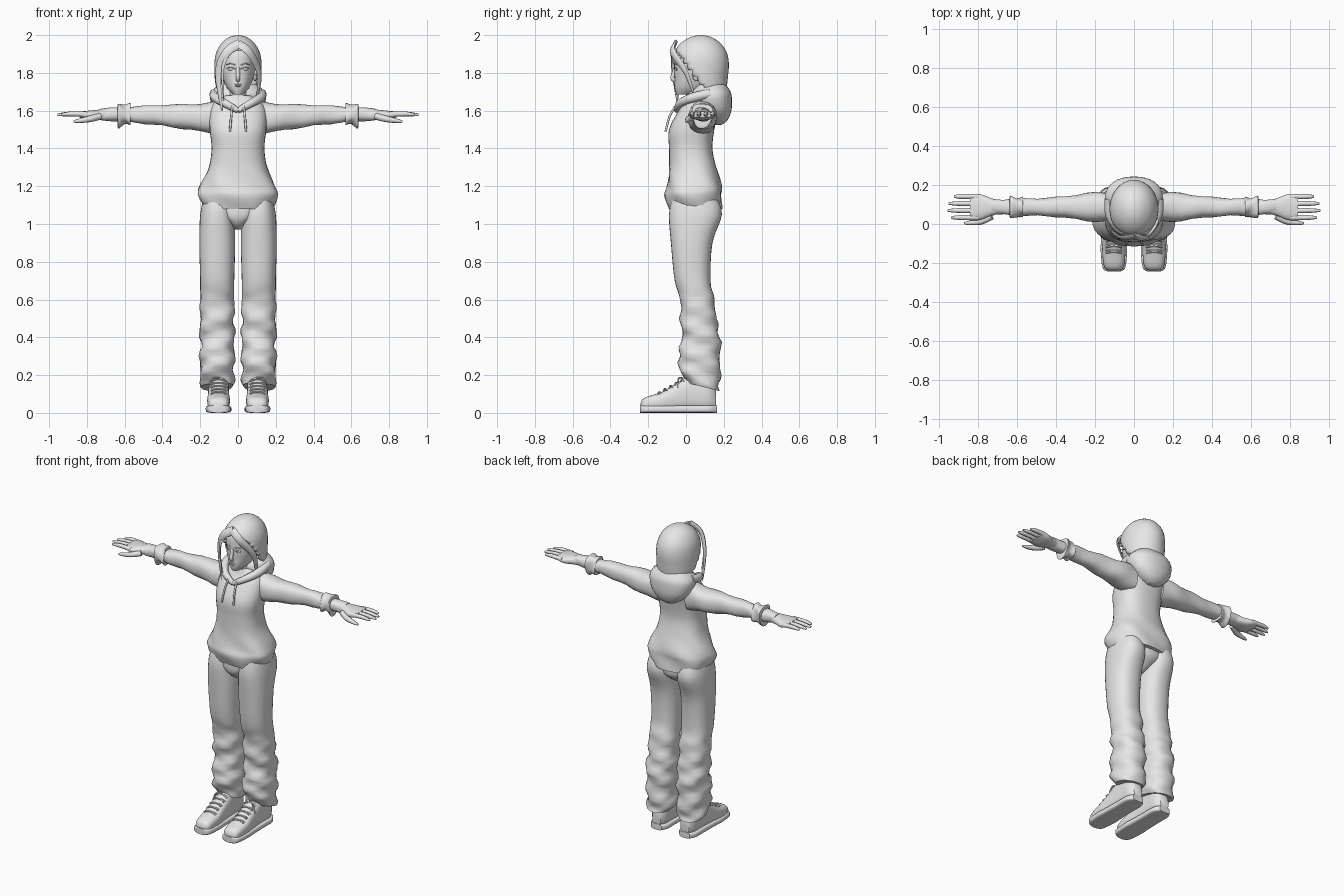
import bpy
import bmesh
from math import sin, cos, pi, copysign, radians
from mathutils import Vector

cube = bpy.data.objects.get("Cube")
if cube:
    bpy.data.objects.remove(cube, do_unlink=True)

shade = (0.8, 0.8, 0.8, 1)
grey = bpy.data.materials.new("plain_grey")
grey.use_nodes = True
grey.diffuse_color = shade
grey.node_tree.nodes["Principled BSDF"].inputs["Base Color"].default_value = shade


def clamp(value):
    return max(0, min(1, value))


def smooth_rows(rows, steps=4):
    """Catmull-Rom interpolation between rows of numbers."""
    result = []
    last = len(rows) - 1
    for i in range(last):
        before, start, end, after = (rows[clamp_index] for clamp_index in
                                     (max(i - 1, 0), i, i + 1, min(i + 2, last)))
        for step in range(steps):
            t = step / steps
            result.append([q + t * ((r - p) + t * ((2 * p - 5 * q + 4 * r - s)
                           + t * (3 * q - p - 3 * r + s))) / 2
                           for p, q, r, s in zip(before, start, end, after)])
    return result + [list(rows[-1])]


def finish(name, bm, mirror):
    bmesh.ops.recalc_face_normals(bm, faces=bm.faces)
    mesh = bpy.data.meshes.new(name)
    bm.to_mesh(mesh)
    bm.free()
    mesh.materials.append(grey)
    mesh.shade_smooth()
    mesh.set_sharp_from_angle(angle=radians(50))
    obj = bpy.data.objects.new(name, mesh)
    bpy.context.collection.objects.link(obj)
    if mirror:
        modifier = obj.modifiers.new("both_sides", 'MIRROR')
        modifier.use_mirror_merge = False
    return obj


def skin(name, rings, mirror):
    bm = bmesh.new()
    rings = [[bm.verts.new(point) for point in ring] for ring in rings]
    for low, high in zip(rings, rings[1:]):
        for j in range(len(low)):
            bm.faces.new((low[j - 1], low[j], high[j], high[j - 1]))
    bm.faces.new(rings[0])
    bm.faces.new(rings[-1])
    return finish(name, bm, mirror)


def loft(name, axis, rows, centre=0, mirror=False, power=0.85, sides=32, folds=None):
    """Skin through rows of (position, half width, lower edge, upper edge)."""
    rings = []
    for place, half, low, high in smooth_rows(rows):
        ring = []
        for j in range(sides):
            angle = 2 * pi * j / sides
            grow = folds(place, angle) if folds else 0
            across, along = (copysign(abs(v) ** power, v) for v in (cos(angle), sin(angle)))
            a = centre + (half + grow) * across
            b = (low + high) / 2 + ((high - low) / 2 + grow) * along
            ring.append({'x': (place, a, b), 'y': (a, place, b), 'z': (a, b, place)}[axis])
        rings.append(ring)
    return skin(name, rings, mirror)


def tube(name, path, width, taper=0, flat=1, out=(0, 0, 1), mirror=True, sides=8):
    """Sweep an oval along a path, narrowing towards its end by the taper."""
    points = [Vector(point) for point in smooth_rows(path)]
    last = len(points) - 1
    rings = []
    for i, point in enumerate(points):
        tangent = (points[min(i + 1, last)] - points[max(i - 1, 0)]).normalized()
        side = tangent.cross(Vector(out)).normalized()
        up = side.cross(tangent) * flat
        radius = width * (1 - taper * (i / last) ** 3)
        angles = [2 * pi * j / sides for j in range(sides)]
        rings.append([point + radius * (side * cos(a) + up * sin(a)) for a in angles])
    return skin(name, rings, mirror)


def blob(name, place, size, mirror=False):
    bm = bmesh.new()
    bmesh.ops.create_uvsphere(bm, u_segments=12, v_segments=8, radius=1)
    bmesh.ops.scale(bm, vec=size, verts=bm.verts)
    bmesh.ops.translate(bm, vec=place, verts=bm.verts)
    finish(name, bm, mirror)


# Trousers: baggy legs with slanting folds below the knee and a sloping hem
def leg_folds(z, angle):
    weight = clamp((0.7 - z) * 4)
    return weight * (0.007 * sin(2 * angle + 48 * z) + 0.004 * sin(3 * angle - 75 * z))


legs = loft("trouser_legs", 'z', [
    (1.15, .07, -.07, .16), (1.05, .09, -.09, .19), (.9, .095, -.08, .14), (.7, .09, -.06, .13),
    (.6, .09, -.03, .15), (.5, .09, -.03, .16), (.4, .09, -.02, .18), (.3, .09, -.04, .18),
    (.2, .09, -.03, .18), (.14, .08, 0, .18)], centre=.11, mirror=True, folds=leg_folds)
for vertex in legs.data.vertices:
    spot = vertex.co
    spot.z -= (spot.y - .08) / 4 * clamp((.35 - spot.z) * 6)
loft("trouser_seat", 'z', [
    (1.15, .17, -.07, .16), (1.05, .12, -.08, .17), (1, .05, -.06, .13), (.97, .02, -.02, .08)])


# Hooded top: body with a puffed hem
def body_folds(z, angle):
    return sin(5 * angle + 30 * z) * clamp((1.32 - z) * 8) / 180


loft("top_body", 'z', [
    (1.08, .18, -.09, .19), (1.15, .21, -.11, .19), (1.2, .2, -.1, .19), (1.3, .155, -.09, .16),
    (1.4, .14, -.09, .14), (1.5, .15, -.09, .15), (1.6, .15, -.04, .17), (1.65, .12, -.01, .16),
    (1.68, .07, 0, .15)], power=.8, folds=body_folds)

# Sleeves, cuffs and hands
arm_line = .087
loft("sleeves", 'x', [
    (.1, .07, 1.48, 1.65), (.2, .075, 1.49, 1.637), (.4, .05, 1.52, 1.63), (.58, .043, 1.54, 1.62),
    (.73, .038, 1.55, 1.61)], centre=arm_line, mirror=True,
    folds=lambda x, angle: sin(2 * angle + 35 * x) / 300)
loft("cuffs", 'x', [
    (.57, .04, 1.54, 1.62), (.57, .05, 1.52, 1.635), (.6, .048, 1.53, 1.63),
    (.635, .055, 1.51, 1.64), (.635, .03, 1.55, 1.6)], centre=arm_line, mirror=True,
    folds=lambda x, angle: sin(3 * angle + 60 * x) / 200)
loft("palms", 'x', [
    (.7, .036, 1.55, 1.61), (.74, .048, 1.55, 1.605), (.79, .066, 1.55, 1.6),
    (.84, .066, 1.565, 1.595)], centre=arm_line, mirror=True)
for i, finger in enumerate(("index", "middle", "ring", "little")):
    y = arm_line + (i - 1.5) * .036
    tip = .957 - .012 * (i - 1.3) ** 2
    tube(finger + "_fingers", [(.8, y, 1.58), (.88, y, 1.583), (tip, y, 1.578)], .014, taper=.6)
tube("thumbs", [(.73, .04, 1.57), (.79, .012, 1.555), (.87, .004, 1.542)], .018, taper=.7)

# Hood hanging behind the neck, collar edge and drawstrings
loft("hood", 'z', [
    (1.525, .03, .14, .19), (1.55, .075, .1, .22), (1.6, .125, .06, .24), (1.66, .147, .03, .243),
    (1.7, .14, .03, .236), (1.74, .1, .06, .21)], power=.9)
tube("collar_edge", [(.125, .13, 1.69), (.12, .04, 1.67), (.07, -.03, 1.64), (0, -.05, 1.6)],
     .026, taper=.5)
tube("drawstrings", [(.03, -.055, 1.625), (.036, -.087, 1.57), (.043, -.108, 1.49)], .006,
     out=(0, -1, 0))

# Neck, head and face
loft("neck", 'z', [(1.6, .05, .01, .12), (1.73, .047, 0, .13)])
loft("head", 'z', [
    (1.685, .025, -.05, .04), (1.72, .058, -.06, .14), (1.77, .08, -.06, .17),
    (1.82, .09, -.062, .19), (1.9, .09, -.058, .19), (1.95, .065, -.025, .17),
    (1.97, .03, .02, .12)], power=.9)
tube("nose", [(0, -.056, 1.83), (0, -.066, 1.795), (0, -.072, 1.772), (0, -.06, 1.76)], .011,
     out=(0, -1, 0), mirror=False)
blob("upper_lip", (0, -.058, 1.738), (.02, .007, .005))
blob("lower_lip", (0, -.058, 1.73), (.016, .007, .005))
blob("eyes", (.036, -.05, 1.82), (.018, .008, .008), mirror=True)
blob("ears", (.09, .055, 1.79), (.012, .022, .034), mirror=True)
for feature, z in (("upper_eyelids", 1.82), ("eyebrows", 1.84)):
    tube(feature, [(.014, -.06, z), (.037, -.06, z + .009), (.06, -.048, z + .004)], .003, taper=.5)

# Hair shell: straight sides under a dome, opened over the face
dome = [(1.85 + .15 * sin(u), .125 * cos(u), .08 - .155 * cos(u), .08 + .147 * cos(u))
        for u in (0, .4, .8, 1.2, 1.5)]
hair = loft("hair", 'z', [(1.65, .09, .04, .2), (1.72, .115, -.02, .215), (1.78, .124, -.06, .222)]
            + dome, power=1, sides=40)
bm = bmesh.new()
bm.from_mesh(hair.data)
centres = {face: face.calc_center_median() for face in bm.faces}
opening = [face for face, c in centres.items()
           if c.z < 1.94 and c.y < .05 - (c.z - 1.78) * .75]
bmesh.ops.delete(bm, geom=opening, context='FACES')
bm.to_mesh(hair.data)
bm.free()
thick = hair.modifiers.new("thickness", 'SOLIDIFY')
thick.thickness = .022
thick.offset = -1

# Loose locks: long ones on the right, a tucked one on the left
locks = {
    "right_long_lock": (.026, (-.6, -1, 0), [
        (.01, -.058, 1.955), (-.06, -.07, 1.91), (-.105, -.045, 1.8), (-.085, -.05, 1.6)]),
    "right_thin_lock": (.009, (-.3, -1, 0), [
        (-.03, -.068, 1.93), (-.08, -.075, 1.83), (-.075, -.05, 1.65)]),
    "left_lock": (.024, (.8, -1, 0), [
        (0, -.058, 1.955), (.06, -.07, 1.91), (.113, 0, 1.8), (.1, .05, 1.66)]),
}
for lock, (width, out, path) in locks.items():
    tube(lock, path, width, taper=.9, flat=.4, out=out, mirror=False)

# Shoes with soles and laces
shoe_rows = [
    (-.24, .02, .02, .05), (-.22, .05, .01, .08), (-.13, .06, .01, .11), (-.07, .057, .01, .145),
    (.04, .054, .01, .21), (.12, .053, .01, .2), (.16, .03, .02, .12)]
foot_line = .103
loft("shoes", 'y', shoe_rows, centre=foot_line, mirror=True, power=.75)
loft("soles", 'y', [(y * 1.02, half + .008, 0, .04) for y, half, low, high in shoe_rows],
     centre=foot_line, mirror=True, power=.5)
for i in range(5):
    y = i * .03 - .14
    z = .112 + i * .0165
    for name, slant in (("lace", .008), ("crossed_lace", -.008)):
        path = [(foot_line + side * .04, y + side * slant, z - .012 * side * side)
                for side in (-1, -.5, .5, 1)]
        tube(name, path, .005, sides=6)
tube("lace_bows", [(.1, -.02, .185), (.135, -.04, .18), (.152, -.04, .125)], .005, sides=6)
